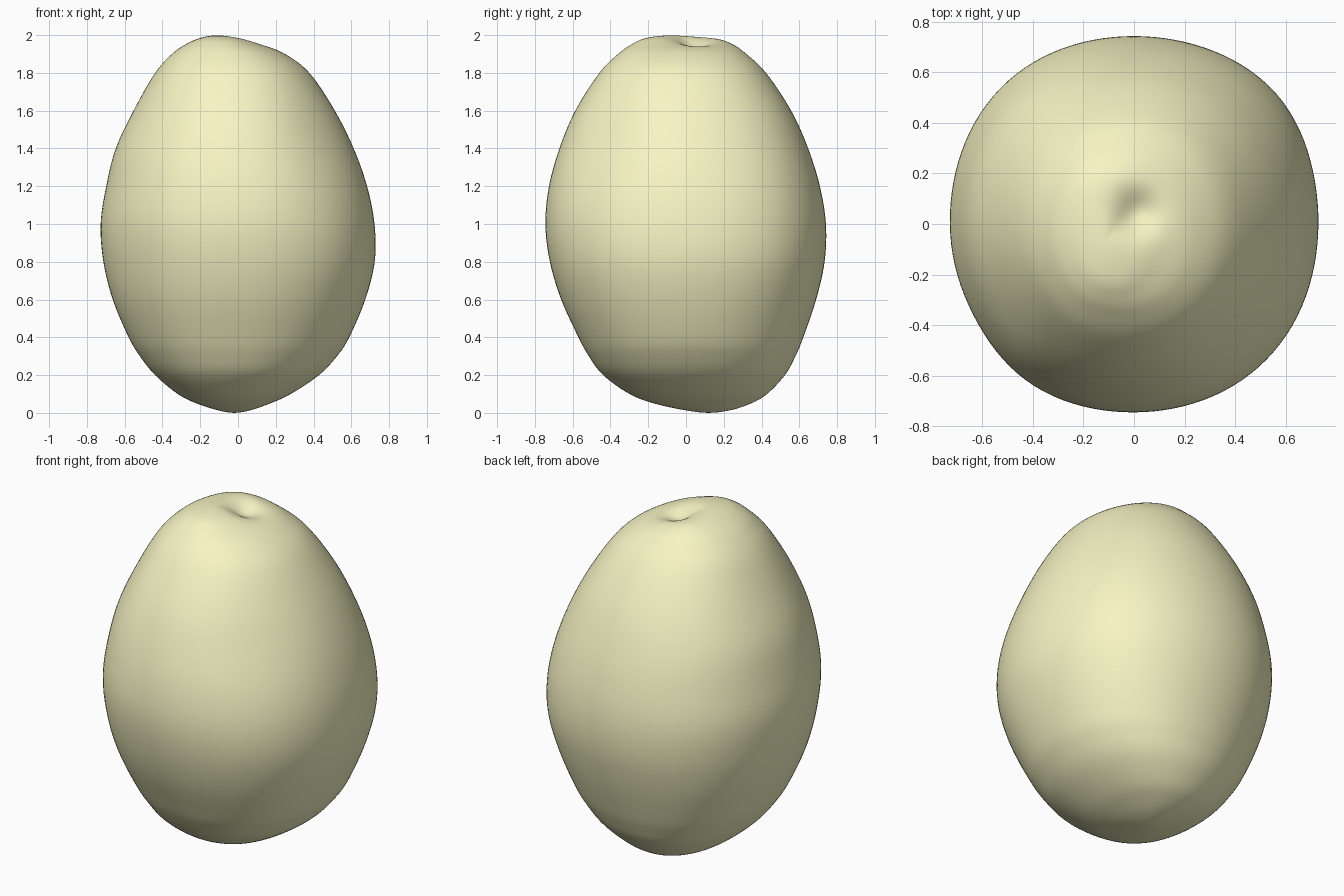
import bpy, bmesh, math

if "Cube" in bpy.data.objects:
    bpy.data.objects.remove(bpy.data.objects["Cube"])

SEG, SUB = 112, 7

# Height levels: z, left x, right x, front y, back y
LEVELS = [
    (0.00, -0.02, -0.02, 0.12, 0.12),
    (0.015, -0.11, 0.07, -0.01, 0.24),
    (0.05, -0.22, 0.17, -0.17, 0.345),
    (0.10, -0.32, 0.28, -0.30, 0.43),
    (0.20, -0.44, 0.43, -0.44, 0.525),
    (0.30, -0.52, 0.525, -0.515, 0.58),
    (0.40, -0.58, 0.59, -0.57, 0.622),
    (0.60, -0.665, 0.675, -0.662, 0.69),
    (0.80, -0.715, 0.725, -0.722, 0.735),
    (1.00, -0.73, 0.724, -0.746, 0.742),
    (1.20, -0.70, 0.685, -0.727, 0.71),
    (1.40, -0.65, 0.615, -0.672, 0.648),
    (1.60, -0.555, 0.515, -0.588, 0.558),
    (1.80, -0.44, 0.38, -0.46, 0.425),
    (1.90, -0.35, 0.25, -0.36, 0.32),
    (1.95, -0.28, 0.13, -0.29, 0.25),
    (1.985, -0.20, 0.02, -0.21, 0.15),
    (2.00, -0.105, -0.105, -0.06, -0.06),
]


def mirrored(nxt):
    # Phantom level past a pole, so the surface closes smoothly
    z, l, r, f, b = nxt
    return (z, r, l, b, f)


def spline(a, b, c, d, t):
    return [0.5 * (2 * q + (r - p) * t + (2 * p - 5 * q + 4 * r - s) * t * t
                   + (3 * q - p - 3 * r + s) * t ** 3)
            for p, q, r, s in zip(a, b, c, d)]


def bump(a, deg, spread, z, height, tall):
    # Soft patch around one direction and height
    d = (math.degrees(a) - deg + 180) % 360 - 180
    return math.exp(-(d / spread) ** 2 - ((z - height) / tall) ** 2)


def point(level, a):
    z, l, r, f, b = level
    # Slightly squared section with shallow hollows and one bulge
    k = 1 + 0.012 * (1 - math.cos(4 * a))
    k -= 0.025 * bump(a, 212, 20, z, 1.50, 0.35)
    k -= 0.020 * bump(a, 212, 20, z, 0.90, 0.40)
    k -= 0.040 * bump(a, 318, 25, z, 1.50, 0.35)
    k += 0.015 * bump(a, 40, 20, z, 1.00, 0.50)
    x = (l + r) / 2 + (r - l) / 2 * k * math.cos(a)
    y = (f + b) / 2 + (b - f) / 2 * k * math.sin(a)
    # Stem dimple
    if z > 1.5:
        z -= 0.06 * math.exp(-((x - 0.01) ** 2 + (y - 0.045) ** 2) / 0.085 ** 2)
    return (x, y, z)


# Fruit body
pts = [mirrored(LEVELS[1])] + LEVELS + [mirrored(LEVELS[-2])]
levels = []
for i in range(1, len(pts) - 2):
    levels += [spline(*pts[i - 1:i + 3], s / SUB) for s in range(SUB)]

bm = bmesh.new()
rings = [[bm.verts.new(point(lv, 2 * math.pi * j / SEG)) for j in range(SEG)]
         for lv in levels[1:]]
bottom = bm.verts.new(point(LEVELS[0], 0))
top = bm.verts.new(point(LEVELS[-1], 0))
for j in range(SEG):
    k = (j + 1) % SEG
    bm.faces.new((bottom, rings[0][k], rings[0][j]))
    bm.faces.new((top, rings[-1][j], rings[-1][k]))
    for lo, hi in zip(rings, rings[1:]):
        bm.faces.new((lo[j], lo[k], hi[k], hi[j]))
for f in bm.faces:
    f.smooth = True
bmesh.ops.recalc_face_normals(bm, faces=bm.faces)

mesh = bpy.data.meshes.new("fruit_body")
bm.to_mesh(mesh)
bm.free()
obj = bpy.data.objects.new("fruit_body", mesh)
bpy.context.collection.objects.link(obj)

# Soften small kinks between levels
sm = obj.modifiers.new("soften", 'SMOOTH')
sm.factor, sm.iterations = 0.5, 8

# Pale yellow skin
mat = bpy.data.materials.new("pale_skin")
mat.diffuse_color = (0.93, 0.91, 0.55, 1)
mat.use_nodes = True
mat.node_tree.nodes["Principled BSDF"].inputs["Base Color"].default_value = mat.diffuse_color
mesh.materials.append(mat)
